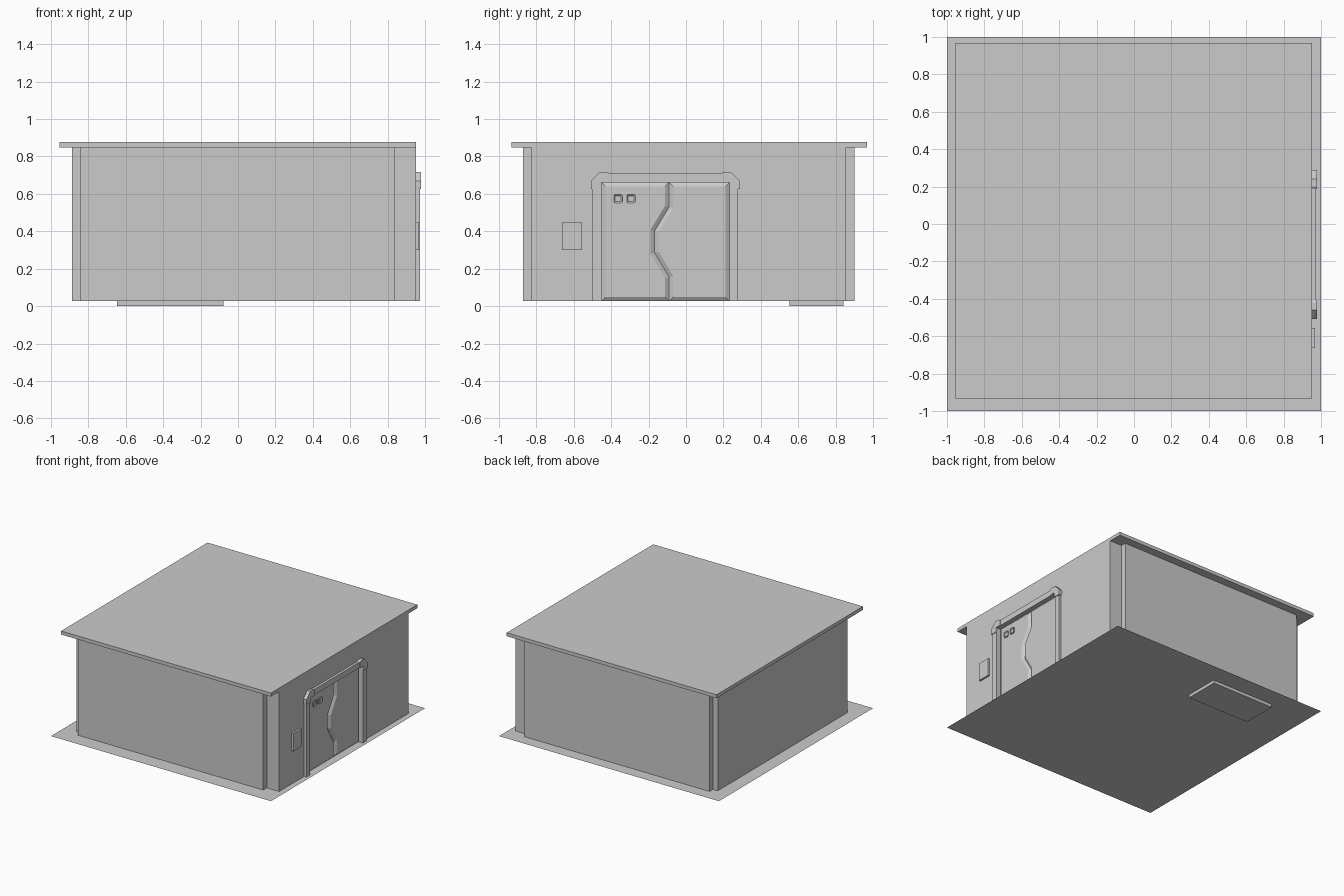
import bpy, bmesh

if "Cube" in bpy.data.objects:
    bpy.data.objects.remove(bpy.data.objects["Cube"])

FLOOR, EAVE, TOP = 0.027, 0.848, 0.877     # main heights
WALL_X = 0.952                             # outer plane of the door wall
BACK_X = 0.93                              # plane at the back of the door recess


def finish(name, bm):
    bmesh.ops.recalc_face_normals(bm, faces=bm.faces)
    mesh = bpy.data.meshes.new(name)
    bm.to_mesh(mesh)
    bm.free()
    obj = bpy.data.objects.new(name, mesh)
    bpy.context.collection.objects.link(obj)
    return obj


def prism(name, points, lo, hi, axis='z', bevel=None):
    """Extrude a 2D outline from lo to hi; axis 'x' reads points as (y, z).
    bevel = (inset, height) adds a sloped rim to the far face;
    a negative height sinks it."""
    place = (lambda a, b, c: (a, b, c)) if axis == 'z' else (lambda a, b, c: (c, a, b))
    bm = bmesh.new()
    low = [bm.verts.new(place(*p, lo)) for p in points]
    high = [bm.verts.new(place(*p, hi)) for p in points]
    bm.faces.new(low)
    front = bm.faces.new(high)
    n = len(points)
    for i in range(n):
        j = (i + 1) % n
        bm.faces.new((low[i], low[j], high[j], high[i]))
    bmesh.ops.recalc_face_normals(bm, faces=bm.faces)
    if bevel:
        bmesh.ops.inset_individual(bm, faces=[front], thickness=bevel[0],
                                   depth=bevel[1], use_even_offset=True)
    return finish(name, bm)


def rect(a0, b0, a1, b1):
    return [(a0, b0), (a1, b0), (a1, b1), (a0, b1)]


# Thin floor sheet and the raised pad under it
bm = bmesh.new()
bm.faces.new([bm.verts.new((x, y, FLOOR)) for x, y in rect(-1, -1, 1, 1)])
finish("floor_sheet", bm)
prism("underfloor_hatch", rect(-0.647, 0.553, -0.078, 0.842), 0, FLOOR - 0.001)

# Walls: notched corners where the panels meet
outline = [(-0.845, -0.872), (0.84, -0.872), (0.84, -0.826), (BACK_X, -0.826),
           (BACK_X, 0.856), (0.84, 0.856), (0.84, 0.90), (-0.845, 0.90),
           (-0.845, 0.856), (-0.888, 0.856), (-0.888, -0.826), (-0.845, -0.826)]
prism("wall_panels", outline, FLOOR, EAVE)

# Door wall skin with the doorway left open
Y0, Y1, DOOR_TOP = -0.452, 0.232, 0.662
prism("door_wall", [(-0.826, FLOOR), (Y0, FLOOR), (Y0, DOOR_TOP), (Y1, DOOR_TOP),
                    (Y1, FLOOR), (0.856, FLOOR), (0.856, EAVE), (-0.826, EAVE)],
      BACK_X, WALL_X, 'x')

# Flat roof
prism("roof_slab", rect(-0.955, -0.933, WALL_X, 0.968), EAVE, TOP)

# Door leaves meeting along a zigzag seam
seam = [(-0.09, FLOOR), (-0.09, 0.155), (-0.168, 0.285),
        (-0.168, 0.402), (-0.09, 0.53), (-0.09, DOOR_TOP)]
for name, edge in (("door_leaf_left", Y0), ("door_leaf_right", Y1)):
    prism(name, seam + [(edge, DOOR_TOP), (edge, FLOOR)],
          BACK_X, BACK_X + 0.002, 'x', bevel=(0.022, 0.015))

# Door frame: posts and lintel as one arch
P0, P1 = -0.502, 0.279
prism("door_frame", [(P0, FLOOR), (Y0, FLOOR), (Y0, DOOR_TOP), (Y1, DOOR_TOP), (Y1, FLOOR),
                     (P1, FLOOR), (P1, 0.665), (0.235, 0.709), (-0.458, 0.709), (P0, 0.665)],
      WALL_X - 0.01, 0.973, 'x')

# Chamfered corner caps on the frame, mirrored about the door centre
mid = (Y0 + Y1) / 2
cap = [(0.397, 0.625), (0.399, 0.638), (0.399, 0.668), (0.35, 0.717), (0.31, 0.717),
       (0.296, 0.708), (0.296, DOOR_TOP), (0.342, DOOR_TOP), (0.342, 0.625)]
for name, s in (("frame_cap_left", -1), ("frame_cap_right", 1)):
    prism(name, [(mid + s * a, z) for a, z in cap], WALL_X, 0.979, 'x')

# Small door windows with clipped corners and sunken glass
for i, y in enumerate((-0.363, -0.293)):
    h, c, z = 0.023, 0.006, 0.574
    ring = [(-h + c, -h), (h - c, -h), (h, -h + c), (h, h - c),
            (h - c, h), (-h + c, h), (-h, h - c), (-h, -h + c)]
    prism(f"door_window_{i + 1}", [(y + a, z + b) for a, b in ring],
          0.94, 0.956, 'x', bevel=(0.007, -0.006))

# Wall control box beside the door
prism("control_box", rect(-0.664, 0.299, -0.557, 0.446), WALL_X - 0.01, 0.968, 'x')
